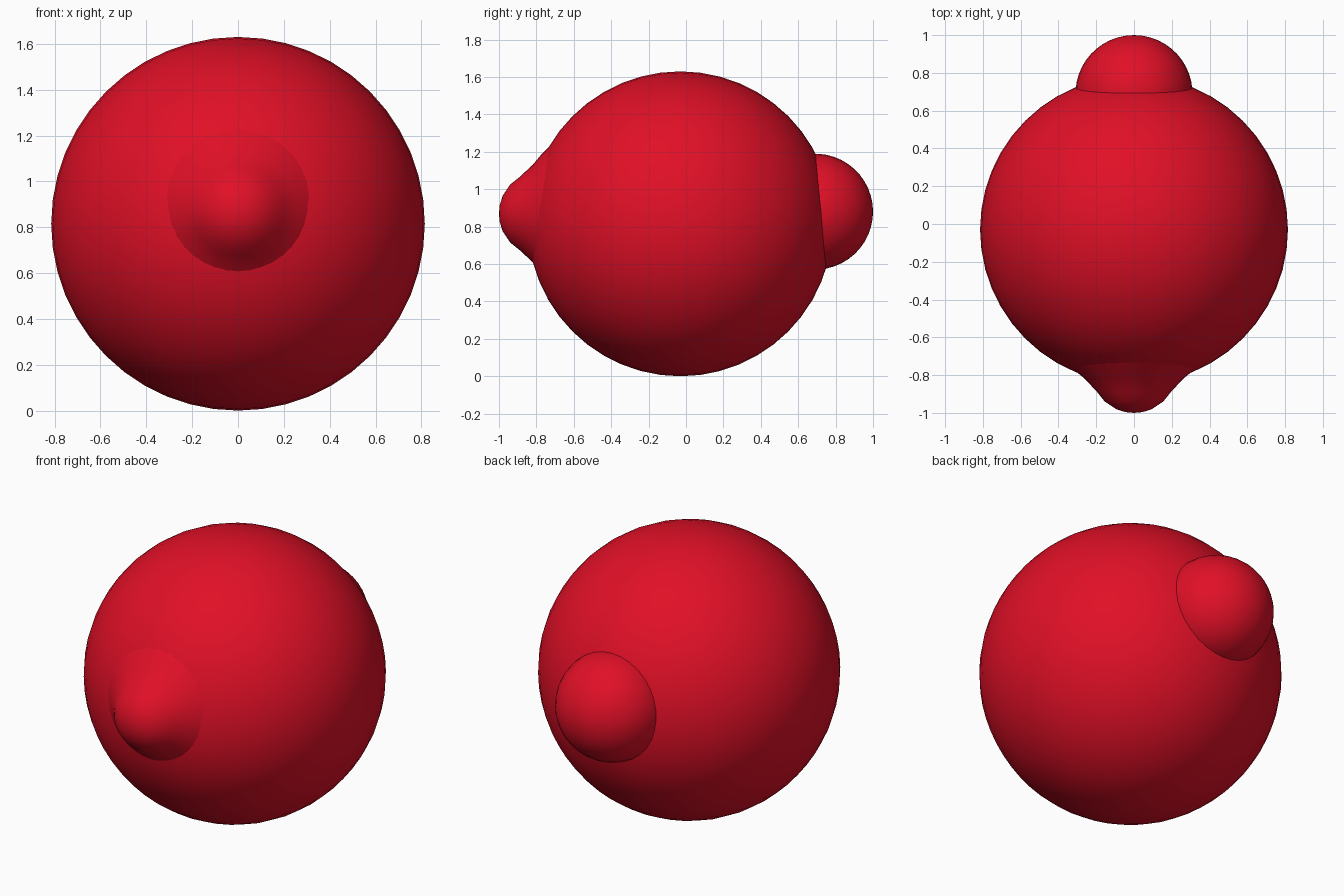
import bpy, bmesh, math
from mathutils import Matrix

if "Cube" in bpy.data.objects:
    bpy.data.objects.remove(bpy.data.objects["Cube"])

red = bpy.data.materials.new("bright red")
red.diffuse_color = (0.75, 0.005, 0.02, 1)
red.use_nodes = True
red.node_tree.nodes["Principled BSDF"].inputs["Base Color"].default_value = red.diffuse_color


def lathe(name, profile, z, sides):
    """Revolve (y, radius) points about a y-directed axis at height z."""
    bm = bmesh.new()
    verts = [bm.verts.new((r, y, 0)) for y, r in profile]
    edges = [bm.edges.new(pair) for pair in zip(verts, verts[1:])]
    bmesh.ops.spin(bm, geom=verts + edges, cent=(0, 0, 0), axis=(0, 1, 0),
                   angle=2 * math.pi, steps=sides, use_merge=False)
    bmesh.ops.remove_doubles(bm, verts=bm.verts, dist=0.0005)
    bmesh.ops.recalc_face_normals(bm, faces=bm.faces)
    bmesh.ops.transform(bm, matrix=Matrix.Translation((0, 0, z)), verts=bm.verts)
    mesh = bpy.data.meshes.new(name)
    bm.to_mesh(mesh)
    bm.free()
    mesh.materials.append(red)
    for p in mesh.polygons:
        p.use_smooth = True
    ob = bpy.data.objects.new(name, mesh)
    bpy.context.collection.objects.link(ob)
    return ob


def arc(cy, r, start, end, n):
    """Circle arc as (y, radius) points; angle 0 points to the back."""
    pts = []
    for i in range(n + 1):
        a = math.radians(start + (end - start) * i / n)
        pts.append((cy + r * math.cos(a), abs(r * math.sin(a))))
    return pts


# round main body
lathe("round_body", arc(-0.03, 0.815, 0, 180, 24), 0.815, 48)

# flared pointed nub blending out of the front
lathe("front_nub", [(-0.70, 0.39), (-0.77, 0.32), (-0.82, 0.26), (-0.89, 0.195),
                    (-0.94, 0.155), (-0.98, 0.095), (-0.996, 0.045), (-1.0, 0)],
      0.87, 32)

# rounded knob set into the back
lathe("back_knob", arc(0.69, 0.31, 0, 110, 14), 0.88, 32)
